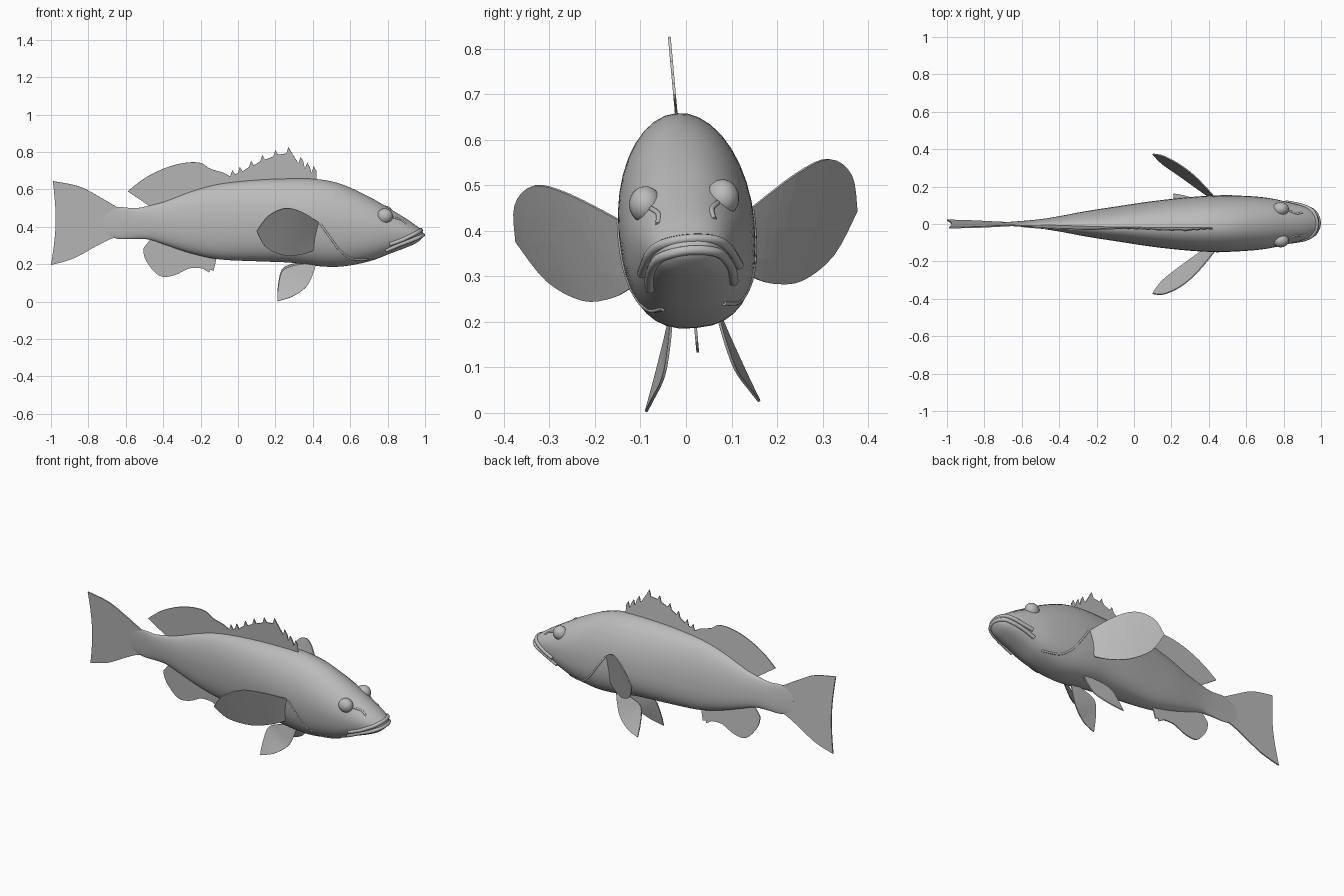
import bpy, bmesh, math
from mathutils import Matrix, Vector

cube = bpy.data.objects.get("Cube")
if cube:
    bpy.data.objects.remove(cube)

# One grey for the whole fish
grey = bpy.data.materials.new("matte_grey")
grey.use_nodes = True
colour = (0.5, 0.5, 0.5, 1)
grey.diffuse_color = colour
grey.node_tree.nodes["Principled BSDF"].inputs["Base Color"].default_value = colour

# The whole fish leans slightly about its long axis
PIVOT = Vector((0, 0, 0.42))
LEAN = Matrix.Translation(PIVOT) @ Matrix.Rotation(0.09, 4, "X") @ Matrix.Translation(-PIVOT)


def smooth_path(points, steps):
    """Catmull-Rom resampling of points of any dimension."""
    out = []
    last = len(points) - 1
    for i in range(last):
        quad = zip(points[max(i - 1, 0)], points[i], points[i + 1], points[min(i + 2, last)])
        quad = list(quad)
        for s in range(steps):
            t = s / steps
            out.append(tuple(
                b + t * (c - a) / 2 + t * t * (a - 2.5 * b + 2 * c - d / 2)
                + t ** 3 * (1.5 * (b - c) + (d - a) / 2)
                for a, b, c, d in quad))
    return out + [tuple(points[-1])]


def finish(name, data):
    data.transform(LEAN)
    data.materials.append(grey)
    obj = bpy.data.objects.new(name, data)
    bpy.context.collection.objects.link(obj)
    return obj


def loft(name, rails, closed=False, thickness=0):
    """Skin a row of rails with quads, as a closed body or a thin sheet."""
    bm = bmesh.new()
    rows = [[bm.verts.new(p) for p in rail] for rail in rails]
    count = len(rows[0])
    for low, high in zip(rows, rows[1:]):
        for i in range(count if closed else count - 1):
            j = (i + 1) % count
            bm.faces.new((low[i], low[j], high[j], high[i]))
    if closed:
        bm.faces.new(rows[0])
        bm.faces.new(rows[-1])
    bmesh.ops.remove_doubles(bm, verts=bm.verts, dist=0.0005)
    bmesh.ops.recalc_face_normals(bm, faces=bm.faces)
    mesh = bpy.data.meshes.new(name)
    bm.to_mesh(mesh)
    bm.free()
    obj = finish(name, mesh)
    if thickness:
        mod = obj.modifiers.new("thickness", "SOLIDIFY")
        mod.thickness = thickness
        mod.offset = 0
    return obj


def tube(name, points, radius):
    curve = bpy.data.curves.new(name, "CURVE")
    curve.dimensions = "3D"
    curve.bevel_depth = radius
    curve.bevel_resolution = 2
    curve.use_fill_caps = True
    spline = curve.splines.new("POLY")
    spline.points.add(len(points) - 1)
    for point, co in zip(spline.points, points):
        point.co = (*co, 1)
    return finish(name, curve)


# Body stations: x, top, bottom, half width
stations = smooth_path([
    (-.72, .48, .36, .004), (-.64, .505, .335, .01), (-.55, .5, .335, .018),
    (-.47, .515, .33, .028), (-.38, .54, .3, .043), (-.25, .59, .257, .067),
    (-.1, .63, .225, .09), (.1, .652, .215, .12), (.28, .659, .208, .14),
    (.42, .656, .19, .149), (.55, .63, .187, .148), (.7, .562, .215, .137),
    (.82, .492, .26, .113), (.9, .443, .29, .092), (.95, .408, .312, .07),
    (.98, .385, .335, .042), (.99, .37, .35, .012)], 4)


def station(x):
    x = min(max(x, stations[0][0]), stations[-1][0])
    for a, b in zip(stations, stations[1:]):
        if x <= b[0]:
            t = (x - a[0]) / (b[0] - a[0])
            return [p + t * (q - p) for p, q in zip(a, b)]


def side(x, z):
    """Half width of the body at a point on its side."""
    _, top, bottom, half = station(x)
    mid = bottom + .48 * (top - bottom)
    power = 2 if z > mid else 2.5
    reach = abs(z - mid) / (top - mid if z > mid else mid - bottom)
    return half * max(0, 1 - reach ** power) ** (1 / power)


def ring(x, top, bottom, half, sides=36):
    mid = bottom + .48 * (top - bottom)
    points = []
    for i in range(sides):
        angle = math.tau * i / sides
        c, s = math.cos(angle), math.sin(angle)
        power = 1 if s >= 0 else .8
        y = half * math.copysign(abs(c) ** power, c)
        rise = (top - mid) * s if s >= 0 else -(mid - bottom) * abs(s) ** power
        points.append((x, y, mid + rise))
    return points


body = loft("body", [ring(*s) for s in stations], closed=True)

# Tail fin, with a slightly hollow rear edge
upper = smooth_path([(-.62, .49), (-.68, .525), (-.74, .56), (-.85, .617), (-.99, .645)], 4)
lower = smooth_path([(-.62, .35), (-.68, .335), (-.76, .295), (-.88, .23), (-1, .195)], 4)
tail = []
for k in range(9):
    t = k / 8
    rail = []
    for i, (u, v) in enumerate(zip(upper, lower)):
        hollow = .02 * math.sin(math.pi * t) * i / (len(upper) - 1)
        rail.append((u[0] + t * (v[0] - u[0]) + hollow, 0, u[1] + t * (v[1] - u[1])))
    tail.append(rail)
loft("tail_fin", tail, thickness=.007)


def median_fin(name, edge, index, inset):
    """Upright fin from an outer edge down to the body's midline."""
    base = []
    for x, _ in edge:
        root = max(x, -.46)
        base.append((root, 0, station(root)[index] + inset))
    loft(name, [[(x, 0, z) for x, z in edge], base], thickness=.006)


# Back fin: rounded rear lobe, then a row of notched spines
lobe = smooth_path([(-.59, .59), (-.5, .66), (-.39, .715), (-.285, .743),
                    (-.2, .743), (-.15, .712), (-.08, .692)], 4)
spines = []
for x, z in [(-.03, .705), (.01, .722), (.07, .755), (.13, .785), (.2, .812),
             (.27, .828), (.335, .775), (.37, .745), (.405, .725)]:
    spines += [(x - .012, z - .035), (x, z), (x + .014, z - .025)]
median_fin("back_fin", lobe + spines + [(.415, .66)], 1, -.015)

# Rear belly fin with two short spines at its front
lobe = smooth_path([(-.47, .305), (-.505, .285), (-.49, .215), (-.42, .137),
                    (-.34, .14), (-.26, .177), (-.19, .177)], 4)
median_fin("rear_belly_fin", lobe + [(-.155, .155), (-.15, .17), (-.13, .165), (-.115, .23)], 2, .015)

# Paired fins, as an upper and a lower edge meeting at the tip
pectoral = ([(.44, .135, .43), (.34, .25, .503), (.25, .325, .529), (.16, .37, .49), (.1, .375, .41)],
            [(.4, .135, .285), (.34, .175, .268), (.25, .24, .268), (.15, .315, .318), (.1, .375, .41)])
pelvic = ([(.42, .05, .215), (.4, .062, .15), (.365, .08, .085), (.29, .11, .035), (.21, .125, .012)],
          [(.38, .05, .21), (.29, .06, .195), (.235, .07, .165), (.215, .098, .085), (.21, .125, .012)])
for label, sign in (("left", 1), ("right", -1)):
    for name, edges in (("pectoral_fin", pectoral), ("pelvic_fin", pelvic)):
        first, second = [[Vector((x, sign * y, z)) for x, y, z in smooth_path(e, 4)] for e in edges]
        rails = [[a.lerp(b, k / 4) for a, b in zip(first, second)] for k in range(5)]
        loft(label + "_" + name, rails, thickness=.006)

    # Bulging eye with a raised lid line in front of it
    bm = bmesh.new()
    bmesh.ops.create_uvsphere(bm, u_segments=20, v_segments=12, radius=.043)
    bmesh.ops.scale(bm, vec=(1, .85, .95), verts=bm.verts)
    bmesh.ops.translate(bm, vec=(.785, sign * .085, .465), verts=bm.verts)
    mesh = bpy.data.meshes.new(label + "_eye")
    bm.to_mesh(mesh)
    bm.free()
    finish(label + "_eye", mesh)

    # Ridges lying on the skin
    for name, path in (("gill_edge", [(.44, .43), (.49, .36), (.55, .28), (.62, .235), (.72, .235)]),
                       ("brow", [(.83, .455), (.87, .442), (.9, .42)])):
        points = [(x, sign * (side(x, z) - .003), z) for x, z in smooth_path(path, 5)]
        tube(label + "_" + name, points, .006)

# Lips wrap round the snout from corner to corner
for name, path, tip in (("upper_lip", [(.81, .315), (.87, .335), (.92, .357), (.96, .375)], (.978, 0, .382)),
                        ("lower_lip", [(.79, .28), (.86, .31), (.93, .335), (.97, .35)], (.989, 0, .357))):
    half = [(x, side(x, z), z) for x, z in path]
    mirrored = [(x, -y, z) for x, y, z in reversed(half)]
    tube(name, smooth_path(half + [tip] + mirrored, 4), .011)

# Smooth shading on the rounded parts
bpy.ops.object.select_all(action="DESELECT")
for obj in bpy.data.objects:
    if obj == body or obj.name.endswith("_eye"):
        obj.select_set(True)
bpy.context.view_layer.objects.active = body
bpy.ops.object.shade_smooth_by_angle(angle=math.radians(40))
